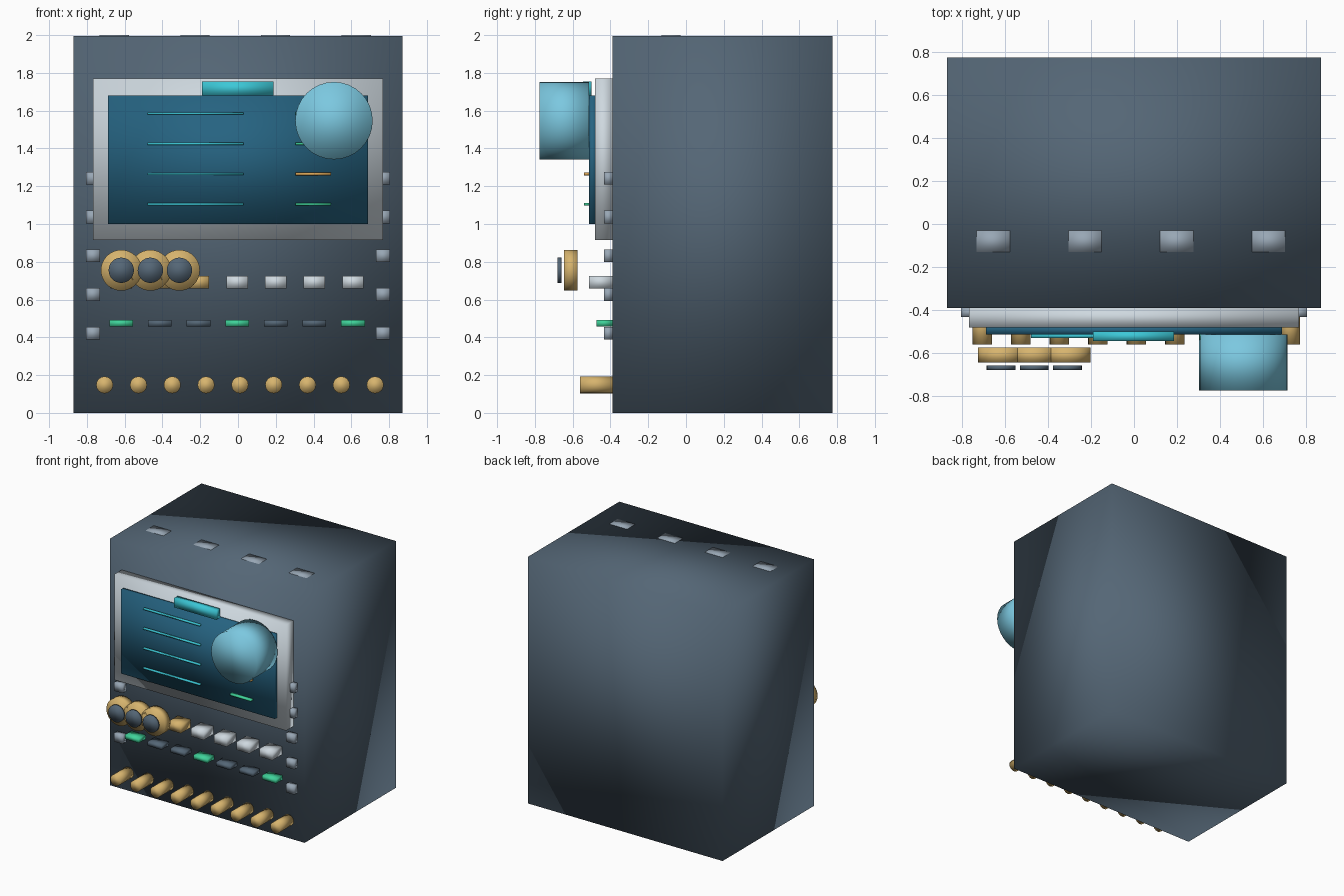
import bpy
import math

cube = bpy.data.objects.get("Cube")
if cube:
    bpy.data.objects.remove(cube, do_unlink=True)


def material(name, r, g, b):
    m = bpy.data.materials.new(name)
    m.use_nodes = True
    m.diffuse_color = (r, g, b, 1)
    m.node_tree.nodes["Principled BSDF"].inputs["Base Color"].default_value = (r, g, b, 1)
    return m


SLATE = material("slate", 0.089, 0.133, 0.18)
SILVER = material("silver", 0.62, 0.69, 0.74)
STEEL = material("steel grey", 0.314, 0.385, 0.46)
SCREEN = material("deep blue", 0.019, 0.125, 0.22)
CYAN = material("cyan", 0.045, 0.578, 0.68)
SKY = material("sky blue", 0.2, 0.578, 0.745)
GOLD = material("gold", 0.68, 0.456, 0.155)
ORANGE = material("orange", 0.7, 0.37, 0.09)
GREEN = material("green", 0.05, 0.65, 0.323)


def finish(obj, name, mat):
    obj.name = name
    obj.data.materials.append(mat)
    obj.data.shade_smooth()
    return obj


def box(name, mat, x, y, z):
    """Box from (low, high) pairs on each axis."""
    bpy.ops.mesh.primitive_cube_add(size=1)
    obj = bpy.context.object
    for v in obj.data.vertices:
        v.co = [lo if c < 0 else hi for c, (lo, hi) in zip(v.co, (x, y, z))]
    return finish(obj, name, mat)


def around(centre, width):
    return (centre - width / 2, centre + width / 2)


def drum(name, mat, x, z, radius, front, back, sides=32):
    """Cylinder whose axis runs front to back."""
    bpy.ops.mesh.primitive_cylinder_add(
        vertices=sides, radius=radius, depth=back - front,
        location=(x, (front + back) / 2, z), rotation=(math.pi / 2, 0, 0))
    return finish(bpy.context.object, name, mat)


FACE = -0.39

# Cabinet and top vents
box("cabinet", SLATE, (-0.87, 0.87), (FACE, 0.775), (0, 1.996))
for i in range(4):
    box("top_vent", STEEL, around(-0.655 + 0.427 * i, 0.155), (-0.13, -0.03), (1.97, 2))

# Display
box("display_bezel", SILVER, (-0.768, 0.768), (-0.482, FACE), (0.915, 1.77))
box("display_screen", SCREEN, (-0.688, 0.688), (-0.513, -0.475), (1.0, 1.68))
box("display_tab", CYAN, (-0.19, 0.187), (-0.545, -0.5), (1.68, 1.755))
for i, status in enumerate((GREEN, GREEN, ORANGE, GREEN)):
    z = 1.585 - 0.16 * i
    box("text_line", CYAN, (-0.478, 0.028), (-0.53, -0.51), around(z, 0.012))
    box("status_line", status, (0.305, 0.492), (-0.54, -0.51), around(z, 0.014))
drum("display_drum", SKY, 0.508, 1.547, 0.205, -0.775, -0.513)

# Dials
for i in range(3):
    x = -0.618 + 0.154 * i
    drum("dial", GOLD, x, 0.755, 0.108, -0.645, -0.575)
    drum("dial_cap", SLATE, x, 0.755, 0.067, -0.68, -0.658)

# Button and indicator rows
for i in range(7):
    x = -0.618 + 0.2045 * i
    box("button", GOLD if i < 3 else SILVER, around(x, 0.113), (-0.513, FACE), around(0.692, 0.066))
    box("indicator", GREEN if i % 3 == 0 else SLATE,
        around(x, 0.125), (-0.475, FACE), around(0.475, 0.034))

# Lower row of plugs
for i in range(9):
    drum("plug", GOLD, -0.706 + 0.179 * i, 0.148, 0.045, -0.56, FACE, 16)

# Side bolts
for side in (-1, 1):
    for i in range(5):
        box("side_bolt", STEEL, around(0.768 * side, 0.075), (-0.433, FACE),
            around(1.242 - 0.205 * i, 0.068))
